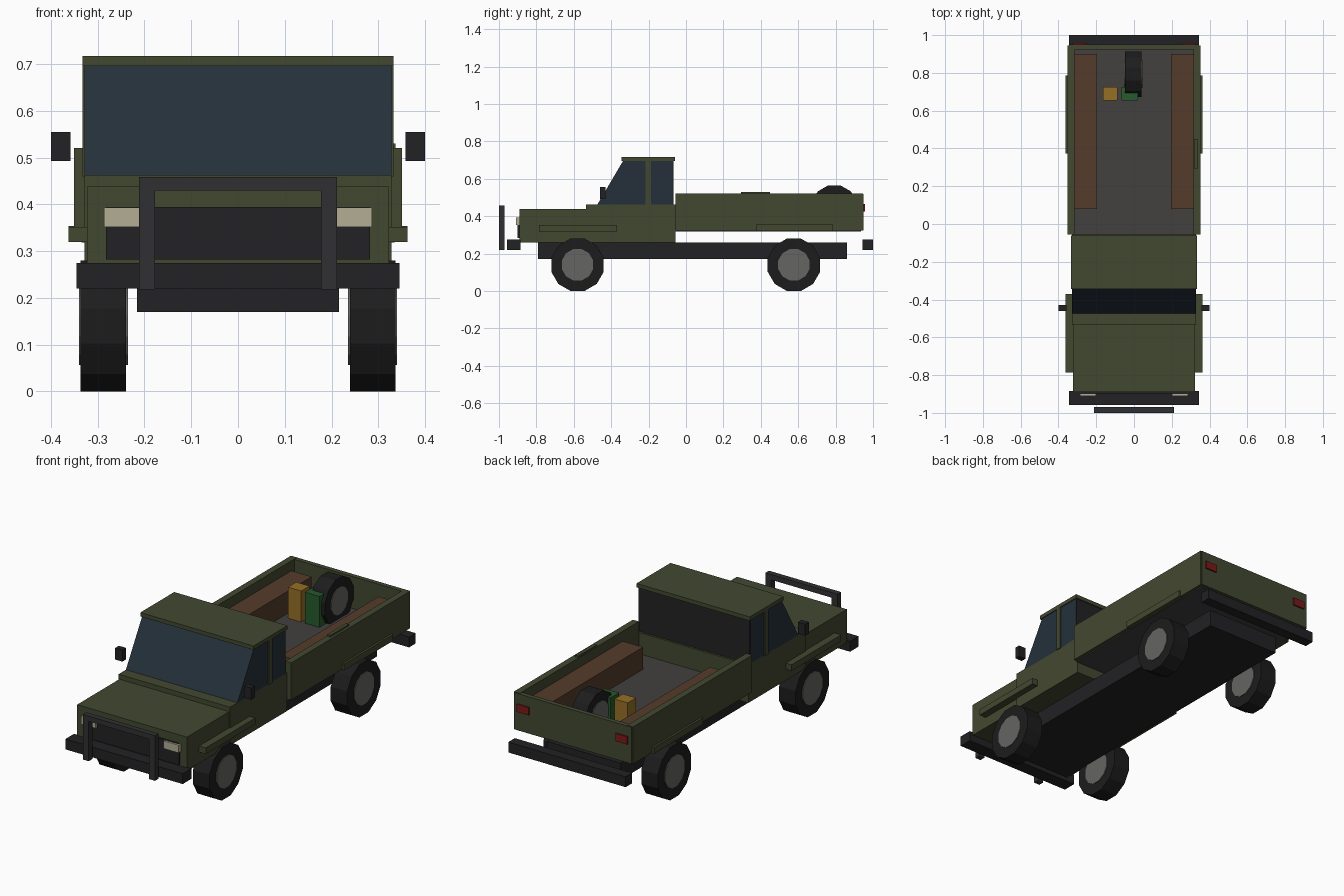
import bpy, bmesh, math
from mathutils import Matrix

if "Cube" in bpy.data.objects:
    bpy.data.objects.remove(bpy.data.objects["Cube"])


def mat(name, r, g, b):
    m = bpy.data.materials.new(name)
    m.diffuse_color = (r, g, b, 1)
    m.use_nodes = True
    m.node_tree.nodes["Principled BSDF"].inputs["Base Color"].default_value = m.diffuse_color
    return m


OLIVE = mat("olive paint", 0.055, 0.065, 0.03)
BLACK = mat("black trim", 0.016, 0.016, 0.018)
RUBBER = mat("rubber", 0.012, 0.012, 0.012)
STEEL = mat("bar steel", 0.03, 0.03, 0.032)
GLASS = mat("dark glass", 0.018, 0.03, 0.042)
RIM = mat("rim grey", 0.13, 0.13, 0.125)
FLOOR = mat("bed floor grey", 0.055, 0.052, 0.05)
WOOD = mat("bench brown", 0.09, 0.045, 0.025)
LAMP = mat("lamp cream", 0.45, 0.42, 0.3)
RED = mat("tail red", 0.2, 0.01, 0.01)
YELLOW = mat("can yellow", 0.3, 0.16, 0.02)
GREEN = mat("can green", 0.02, 0.1, 0.025)


def finish(name, bm, m):
    bmesh.ops.recalc_face_normals(bm, faces=bm.faces)
    me = bpy.data.meshes.new(name)
    bm.to_mesh(me)
    bm.free()
    me.materials.append(m)
    ob = bpy.data.objects.new(name, me)
    bpy.context.collection.objects.link(ob)
    return ob


def box(name, x, y, z, m):
    bm = bmesh.new()
    size = [b - a for a, b in (x, y, z)]
    mid = [(a + b) / 2 for a, b in (x, y, z)]
    bmesh.ops.create_cube(bm, size=1, matrix=Matrix.Translation(mid) @ Matrix.Diagonal((*size, 1)))
    return finish(name, bm, m)


def pair(name, x, y, z, m):
    box(name + "_right", x, y, z, m)
    box(name + "_left", (-x[1], -x[0]), y, z, m)


def prism(name, half, pts, m):
    # side profile (y, z) extruded across x
    bm = bmesh.new()
    f = bm.faces.new([bm.verts.new((-half, y, z)) for y, z in pts])
    r = bmesh.ops.extrude_face_region(bm, geom=[f])
    vs = [v for v in r["geom"] if isinstance(v, bmesh.types.BMVert)]
    bmesh.ops.translate(bm, verts=vs, vec=(2 * half, 0, 0))
    return finish(name, bm, m)


def disc(name, c, radius, width, m):
    # 12-sided cylinder along x with a flat at the bottom
    bm = bmesh.new()
    mx = Matrix.Translation(c) @ Matrix.Rotation(math.pi / 2, 4, 'Y') @ Matrix.Rotation(math.pi / 12, 4, 'Z')
    bmesh.ops.create_cone(bm, cap_ends=True, segments=12, radius1=radius, radius2=radius,
                          depth=width, matrix=mx)
    return finish(name, bm, m)


def wheel(name, c, radius, width):
    disc(name + "_tyre", c, radius, width, RUBBER)
    disc(name + "_hub", c, radius * 0.6, width + 0.008, RIM)


# Chassis and wheels
box("chassis", (-.216, .216), (-.79, .86), (.17, .26), BLACK)
for sx, side in ((1, "right"), (-1, "left")):
    for y, end in ((-.58, "front"), (.577, "rear")):
        wheel(f"{end}_{side}_wheel", (sx * .288, y, .14), .145, .097)

# Bumpers and bull bar
box("front_bumper", (-.345, .345), (-.957, -.885), (.22, .275), BLACK)
box("rear_bumper", (-.345, .345), (.945, 1.0), (.22, .275), BLACK)
pair("bull_bar_post", (.178, .212), (-1.0, -.97), (.218, .458), STEEL)
box("bull_bar_top", (-.178, .178), (-1.0, -.97), (.43, .458), STEEL)

# Nose, lamps and grille
box("hood", (-.323, .323), (-.89, -.53), (.26, .438), OLIVE)
box("grille", (-.282, .282), (-.9, -.88), (.282, .394), BLACK)
pair("headlight", (.2, .287), (-.91, -.88), (.352, .393), LAMP)

# Cab
box("cab_body", (-.328, .328), (-.535, -.055), (.26, .463), OLIVE)
prism("cab_glass", .328, [(-.475, .46), (-.335, .698), (-.072, .698), (-.072, .46)], GLASS)
box("rear_window", (-.326, .326), (-.074, -.066), (.463, .697), BLACK)
pair("door_pillar", (.31, .333), (-.217, -.186), (.46, .698), OLIVE)
box("roof", (-.333, .333), (-.345, -.06), (.696, .717), OLIVE)
pair("mirror", (.358, .4), (-.46, -.43), (.493, .555), BLACK)

# Fenders
pair("front_fender", (.3, .362), (-.787, -.37), (.319, .352), OLIVE)
pair("rear_fender", (.33, .362), (.373, .787), (.32, .354), OLIVE)

# Cargo bed
box("bed_floor", (-.335, .335), (-.055, .935), (.318, .35), FLOOR)
pair("bed_wall", (.316, .351), (-.055, .945), (.324, .521), OLIVE)
box("tailgate", (-.345, .345), (.925, .95), (.324, .519), OLIVE)
pair("tail_light", (.255, .325), (.945, .958), (.425, .466), RED)
pair("bench", (.197, .316), (.08, .9), (.345, .468), WOOD)
box("wall_bracket", (.318, .337), (.295, .45), (.5, .53), OLIVE)

# Cargo
box("yellow_can", (-.165, -.087), (.655, .725), (.345, .515), YELLOW)
box("green_can", (-.065, .02), (.655, .725), (.345, .515), GREEN)
wheel("spare_wheel", (-.004, .793, .444), .125, .088)
